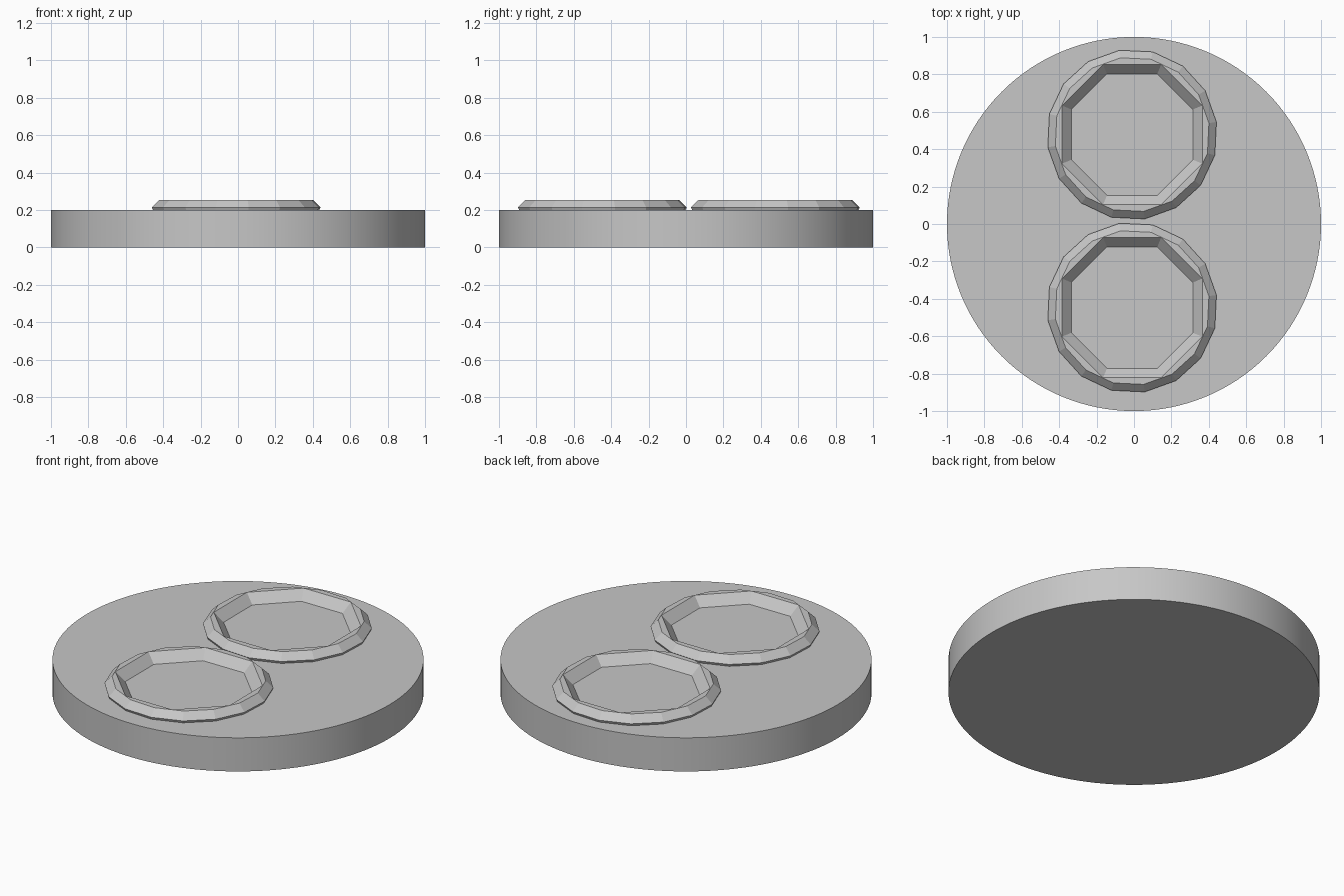
import bpy, bmesh, math

if "Cube" in bpy.data.objects:
    bpy.data.objects.remove(bpy.data.objects["Cube"])

grey = bpy.data.materials.new("plain_grey")
grey.diffuse_color = (0.57, 0.57, 0.57, 1)
grey.use_nodes = True
grey.node_tree.nodes["Principled BSDF"].inputs["Base Color"].default_value = grey.diffuse_color

PLATE_H = 0.2
RIM_H = 0.254
SIDES = 16


def finish(name, bm):
    bmesh.ops.recalc_face_normals(bm, faces=bm.faces)
    mesh = bpy.data.meshes.new(name)
    bm.to_mesh(mesh)
    bm.free()
    mesh.materials.append(grey)
    obj = bpy.data.objects.new(name, mesh)
    bpy.context.collection.objects.link(obj)
    return obj


def circle(r, z, offset):
    """Regular 16-sided loop."""
    step = math.tau / SIDES
    return [(r * math.cos(offset + i * step), r * math.sin(offset + i * step), z)
            for i in range(SIDES)]


def octagon(apothem, z):
    """Octagon loop with corners and edge midpoints, so it pairs with 16 sides."""
    corner = apothem / math.cos(math.pi / 8)
    pts = []
    for i in range(SIDES):
        a = i * math.tau / SIDES
        r = corner if i % 2 else apothem
        pts.append((r * math.cos(a), r * math.sin(a), z))
    return pts


def ring(name, x, y):
    turn = math.radians(8.5)
    # outer foot, outer lip, top edge, hole top, hole bottom
    loops = [circle(0.45, PLATE_H, turn), circle(0.456, 0.214, turn),
             circle(0.415, RIM_H, turn),
             octagon(0.375, RIM_H), octagon(0.325, PLATE_H)]
    bm = bmesh.new()
    rows = [[bm.verts.new(p) for p in loop] for loop in loops]
    rows.append(rows[0])  # close the underside
    for a, b in zip(rows, rows[1:]):
        for i in range(SIDES):
            j = (i + 1) % SIDES
            bm.faces.new((a[i], a[j], b[j], b[i]))
    finish(name, bm).location = (x, y, 0)


# Round base plate
bm = bmesh.new()
bmesh.ops.create_cone(bm, cap_ends=True, segments=128, radius1=1, radius2=1, depth=PLATE_H)
bmesh.ops.translate(bm, verts=bm.verts, vec=(0, 0, PLATE_H / 2))
plate = finish("base_plate", bm)
bpy.context.view_layer.objects.active = plate
plate.select_set(True)
bpy.ops.object.shade_smooth_by_angle(angle=math.radians(30))

# Two raised rings with octagonal wells
ring("back_ring", -0.01, 0.478)
ring("front_ring", -0.01, -0.447)
